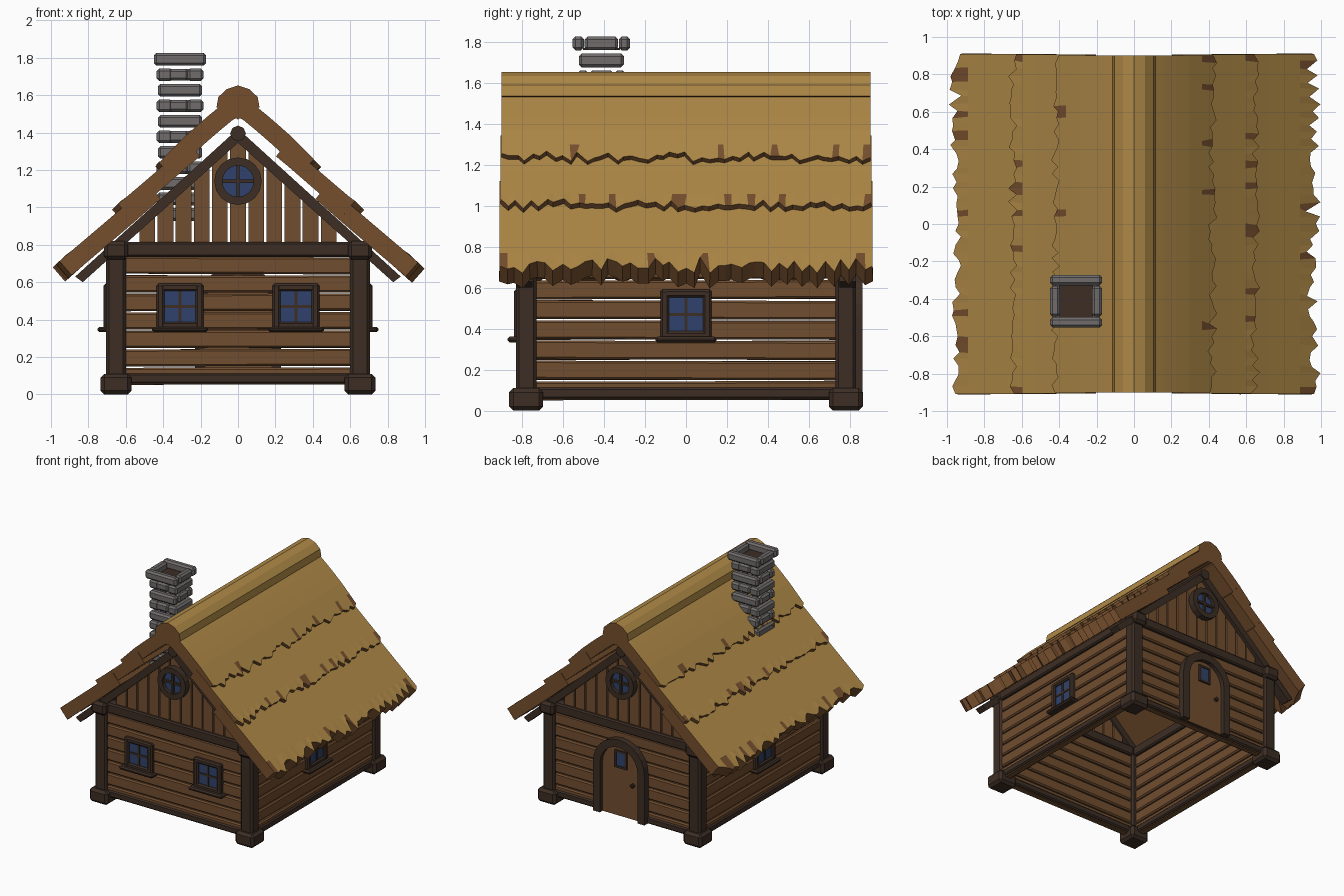
import bpy, bmesh, math, random
from mathutils import Matrix, Vector

random.seed(4)
if "Cube" in bpy.data.objects:
    bpy.data.objects.remove(bpy.data.objects["Cube"])


def material(name, r, g, b):
    m = bpy.data.materials.new(name)
    m.use_nodes = True
    m.diffuse_color = (r, g, b, 1)
    node = m.node_tree.nodes["Principled BSDF"]
    node.inputs["Base Color"].default_value = (r, g, b, 1)
    node.inputs["Roughness"].default_value = 0.9
    return m


PLANK = material("plank_wood", .165, .075, .029)
BEAM = material("dark_beam_wood", .046, .027, .018)
STRAW = material("straw", .43, .25, .063)
UNDER = material("old_straw", .18, .078, .027)
STONE = material("stone", .165, .15, .15)
GLASS = material("blue_glass", .03, .055, .15)


class Part:
    """Collects boxes and extruded outlines into one object; turn spins it about z."""

    def __init__(self, name, *mats, turn=0.0):
        self.name, self.mats = name, mats
        self.bm, self.spin = bmesh.new(), Matrix.Rotation(turn, 4, 'Z')

    def box(self, c, s, bevel=0.01, tilt=0.0):
        m = self.spin @ Matrix.Translation(c) @ Matrix.Rotation(tilt, 4, 'Y') @ Matrix.Diagonal((*s, 1))
        verts = bmesh.ops.create_cube(self.bm, size=1, matrix=m)["verts"]
        if bevel:
            edges = list({e for v in verts for e in v.link_edges})
            bmesh.ops.bevel(self.bm, geom=edges, offset=bevel, segments=1, affect='EDGES')

    def prism(self, outline, y0, y1):
        a, b = ([self.bm.verts.new(self.spin @ Vector((x, y, z))) for x, z in outline] for y in (y0, y1))
        self.bm.faces.new(a)
        self.bm.faces.new(b[::-1])
        for i in range(len(a)):
            self.bm.faces.new((a[i - 1], b[i - 1], b[i], a[i]))

    def band(self, outer, inner, y0, y1, closed):
        for i in range(0 if closed else 1, len(outer)):
            self.prism([outer[i - 1], outer[i], inner[i], inner[i - 1]], y0, y1)

    def done(self, rule=None):
        bmesh.ops.recalc_face_normals(self.bm, faces=self.bm.faces)
        if rule:
            for f in self.bm.faces:
                f.material_index = rule(f)
        return finish(self.bm, self.name, self.mats)


def finish(bm, name, mats):
    mesh = bpy.data.meshes.new(name)
    bm.to_mesh(mesh)
    bm.free()
    for m in mats:
        mesh.materials.append(m)
    obj = bpy.data.objects.new(name, mesh)
    bpy.context.collection.objects.link(obj)
    return obj


def arc(cx, cz, r, a0, a1, n):
    return [(cx + r * math.cos(a0 + (a1 - a0) * i / n), cz + r * math.sin(a0 + (a1 - a0) * i / n))
            for i in range(n + 1)]


# Corner posts, feet and caps
posts = Part("corner_posts", BEAM)
for sx in (-1, 1):
    for sy in (-1, 1):
        posts.box((sx * .652, sy * .78, .4), (.105, .1, .7), .015)
        posts.box((sx * .652, sy * .78, .055), (.165, .165, .11), .02)
        posts.box((sx * .652, sy * .8, .77), (.13, .13, .1), .02)
posts.done()

# Sill beams and top beams; plank walls
SIDES = {"front": (0, .78, .62), "back": (math.pi, .78, .62),
         "left": (math.pi / 2, .66, .75), "right": (-math.pi / 2, .66, .75)}
for name, (turn, d, half) in SIDES.items():
    beams = Part(name + "_beams", BEAM, turn=turn)
    beams.box((0, -d, .085), (2 * half, .08, .055))
    beams.box((0, -d, .775), (2 * half, .085, .08))
    beams.done()
    wall = Part(name + "_wall_planks", PLANK, turn=turn)
    for i in range(7):
        wall.box((0, -d, .098 + i * .0985), (2 * half, .06, .091), .01, random.uniform(-.004, .004))
    wall.done()


# Square windows
def window(name, x, turn, d):
    frame = Part(name + "_frame", BEAM, turn=turn)
    for s in (-1, 1):
        frame.box((x + s * .104, -d, .47), (.042, .06, .24))
        frame.box((x, -d, .47 + s * .102), (.25, .058, .04))
    frame.box((x, -d - .015, .347), (.3, .09, .028))
    frame.box((x, -d - .004, .47), (.016, .03, .18), 0)
    frame.box((x, -d - .004, .47), (.18, .028, .016), 0)
    frame.done()
    panes = Part(name + "_panes", GLASS, turn=turn)
    panes.box((x, -d - .008, .47), (.17, .009, .17), 0)
    panes.done()


window("front_left_window", .31, 0, .81)
window("front_right_window", -.31, 0, .81)
window("left_window", 0, math.pi / 2, .69)
window("right_window", 0, -math.pi / 2, .69)


# Gables with vertical planks, rafters and a round window
def slope(x):
    return 1.385 - .908 * abs(x)


for name, turn in (("front", 0), ("back", math.pi)):
    planks = Part(name + "_gable_planks", PLANK, turn=turn)
    for k in range(-5, 6):
        a, b = k * .097 - .042, k * .097 + .042
        top = [(b, slope(b)), (a, slope(a))]
        if k == 0:
            top.insert(1, (0, slope(0)))
        planks.prism([(a, .8), (b, .8)] + top, -.8, -.765)
    planks.done()
    rafters = Part(name + "_rafters", BEAM, turn=turn)
    for s in (-1, 1):
        rafters.prism([(0, 1.42), (s * .87, .63), (s * .83, .6), (0, 1.345)], -.83, -.75)
    rafters.done()
    ring = Part(name + "_round_window_frame", BEAM, turn=turn)
    full = (0, 2 * math.pi, 16)
    ring.band(arc(0, 1.14, .127, *full)[:-1], arc(0, 1.14, .084, *full)[:-1], -.85, -.78, True)
    ring.box((0, -.825, 1.14), (.018, .03, .17), 0)
    ring.box((0, -.825, 1.14), (.17, .028, .018), 0)
    ring.done()
    glass = Part(name + "_round_window_pane", GLASS, turn=turn)
    glass.prism(arc(0, 1.14, .087, *full)[:-1], -.822, -.814)
    glass.done()

ridge = Part("ridge_beam", BEAM)
ridge.prism(arc(0, 1.395, .042, 0, 2 * math.pi, 8)[:-1], -.84, .84)
ridge.done()

# Arched back door
def arch(r):
    return [(r, .06)] + arc(0, .46, r, 0, math.pi, 12) + [(-r, .06)]


door = Part("door", PLANK, turn=math.pi)
door.prism(arch(.18), -.825, -.77)
door.done()
trim = Part("door_frame", BEAM, turn=math.pi)
trim.band(arch(.23), arch(.168), -.86, -.77, False)
for s in (-1, 1):
    trim.box((s * .046, -.828, .52), (.016, .024, .14), 0)
    trim.box((0, -.828, .52 + s * .062), (.1, .022, .016), 0)
trim.box((.11, -.84, .34), (.03, .035, .03), .009)
trim.done()
pane = Part("door_pane", GLASS, turn=math.pi)
pane.box((0, -.828, .52), (.08, .009, .115), 0)
pane.done()

# Thatch layers with ragged lower edges
PROFILE = [(0, 1.6), (.1, 1.54), (.28, 1.385), (.5, 1.16), (.66, 1.0), (1.05, .62)]


def roof_z(x):
    for (x0, z0), (x1, z1) in zip(PROFILE, PROFILE[1:]):
        if x <= x1:
            return z0 + (z1 - z0) * (x - x0) / (x1 - x0)


def thatch(name, side, x0, x1, tuck, thick, jag, length):
    bm, cols, body = bmesh.new(), 48, 5
    rows = []
    for i in range(body + 2):
        t = i / body * .86 if i <= body else 1
        row = []
        for j in range(cols + 1):
            x = x0 + (x1 - x0) * t
            if i == body + 1:
                x += random.uniform(-jag, jag) + (.4 * jag if j % 2 else -.4 * jag)
            y = length * (2 * j / cols - 1)
            if 0 < j < cols:
                y += random.uniform(-.008, .008)
            row.append(bm.verts.new((side * x, y, roof_z(x) - tuck * (1 - t))))
        rows.append(row)
    for i in range(body + 1):
        for j in range(cols):
            f = bm.faces.new((rows[i][j], rows[i + 1][j], rows[i + 1][j + 1], rows[i][j + 1]))
            f.normal_update()
            if f.normal.z < 0:
                f.normal_flip()
            f.material_index = int(i == body and random.random() < .1)
    obj = finish(bm, name, (STRAW, UNDER))
    mod = obj.modifiers.new("thickness", 'SOLIDIFY')
    mod.thickness, mod.offset = thick, -1
    mod.material_offset = mod.material_offset_rim = 1


for name, side in (("left", 1), ("right", -1)):
    thatch(name + "_upper_thatch", side, .02, .42, 0, .1, .018, .9)
    thatch(name + "_middle_thatch", side, .26, .65, .06, .09, .018, .905)
    thatch(name + "_lower_thatch", side, .48, .955, .06, .1, .03, .91)

cap = Part("ridge_thatch", STRAW, UNDER)
half = [(.06, 1.632), (.105, 1.59), (.115, 1.535)]
cap.prism([(0, 1.652)] + half + [(0, 1.47)] + [(-x, z) for x, z in half[::-1]], -.9, .9)
cap.done(lambda f: 0 if f.normal.z > .05 and abs(f.normal.y) < .5 else 1)

# Chimney of stacked stone courses with open joints
chimney = Part("chimney_stones", STONE)
CX, CY, DEPTH = -.31, -.413, .055
for k in range(11):
    z = 1.792 - k * .083
    r = .14 if k == 0 else (.118 if k % 2 == 0 else .11)
    for s in (-1, 1):
        edge = s * (r - DEPTH / 2)
        if k % 2 == 0:
            chimney.box((CX, CY + edge, z), (2 * r, DEPTH, .068), .014)
            chimney.box((CX + edge, CY, z), (DEPTH, 2 * (r - DEPTH) - .006, .066), .014)
        else:
            chimney.box((CX + edge, CY, z), (DEPTH + .03, 2 * r, .068), .014)
            chimney.box((CX + .01 * s, CY + edge, z), (.11, DEPTH - .008, .064), .014)
chimney.done()
flue = Part("chimney_flue", BEAM)
flue.box((CX, CY, 1.765), (.18, .18, .009), 0)
flue.done()
